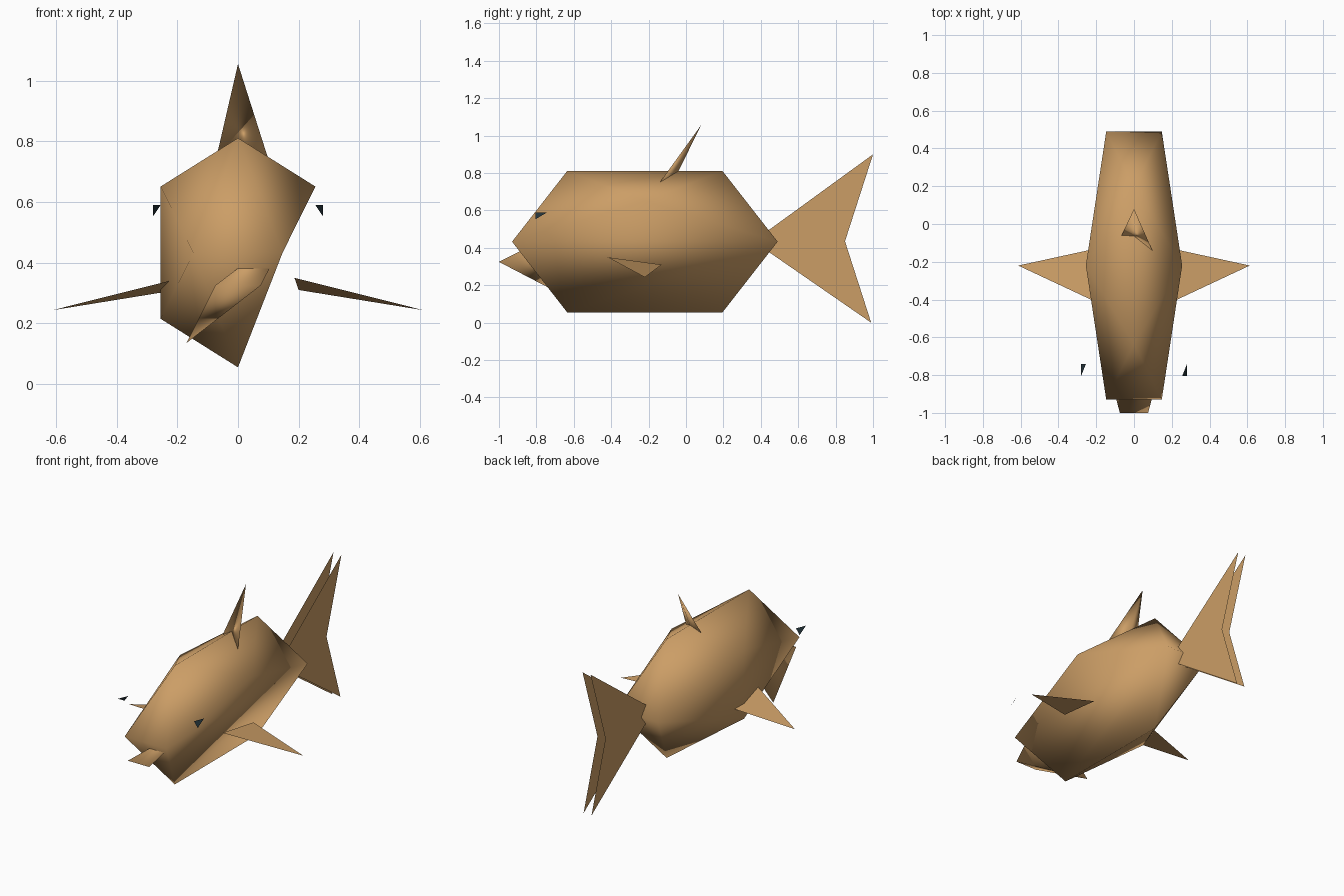
import bpy
import bmesh
from mathutils import Vector

default = bpy.data.objects.get("Cube")
if default:
    bpy.data.objects.remove(default, do_unlink=True)


def make_material(name, color):
    mat = bpy.data.materials.new(name)
    mat.use_nodes = True
    mat.diffuse_color = (*color, 1)
    mat.node_tree.nodes["Principled BSDF"].inputs["Base Color"].default_value = (*color, 1)
    return mat


tan = make_material("tan scales", (0.60, 0.34, 0.133))
dark = make_material("dark eye", (0.017, 0.032, 0.04))


def finish(name, bm, mat, smooth=True, closed=True):
    if closed:
        bmesh.ops.recalc_face_normals(bm, faces=bm.faces)
    for face in bm.faces:
        face.smooth = smooth
    mesh = bpy.data.meshes.new(name)
    bm.to_mesh(mesh)
    bm.free()
    mesh.materials.append(mat)
    obj = bpy.data.objects.new(name, mesh)
    bpy.context.collection.objects.link(obj)
    return obj


def solid(name, points, mat):
    """Convex solid around a few corner points."""
    bm = bmesh.new()
    for p in points:
        bm.verts.new(p)
    bmesh.ops.convex_hull(bm, input=bm.verts)
    return finish(name, bm, mat)


def sheet(name, points, faces, mat):
    """Thin open sheet."""
    bm = bmesh.new()
    verts = [bm.verts.new(p) for p in points]
    for face in faces:
        bm.faces.new([verts[i] for i in face])
    return finish(name, bm, mat, smooth=False, closed=False)


# Body: stretched twenty-sided solid with one lower flank corner cut away
centre = Vector((0, -0.22, 0.433))
bm = bmesh.new()
corner = {}
for a in (-1, 1):
    for b in (-1, 1):
        corner["spine", a, b] = bm.verts.new(centre + Vector((0, a * 0.415, b * 0.378)))
        corner["end", a, b] = bm.verts.new(centre + Vector((a * 0.147, b * 0.71, 0)))
        corner["flank", a, b] = bm.verts.new(centre + Vector((a * 0.255, 0, b * 0.218)))
bmesh.ops.convex_hull(bm, input=bm.verts)
bmesh.ops.delete(bm, geom=[corner["flank", 1, -1]], context='VERTS')
upper = corner["flank", 1, 1]
front, back = corner["end", 1, -1], corner["end", 1, 1]
keel_front, keel_back = corner["spine", -1, -1], corner["spine", 1, -1]
for tri in ((upper, front, back), (front, keel_front, back),
            (keel_front, keel_back, back)):
    bm.faces.new(tri)
finish("body", bm, tan)

# Mouth: twisted four-cornered wedge under the snout
solid("mouth", [(-0.075, -1, 0.325), (0.075, -1, 0.325),
                (-0.17, -0.635, 0.135), (0.17, -0.635, 0.51)], tan)

# Dorsal fin: swept spike sunk into the back
tip = Vector((0, 0.08, 1.055))
base = [Vector((-0.066, -0.06, 0.77)), Vector((0.095, -0.135, 0.757)),
        Vector((0, -0.045, 0.80))]
solid("dorsal_fin", [tip] + [tip + (p - tip) * 1.25 for p in base], tan)

# Side fins: flat mirrored triangles
for side, name in ((1, "left_fin"), (-1, "right_fin")):
    pts = [(side * 0.613, -0.22, 0.243), (side * 0.2, -0.13, 0.31),
           (side * 0.186, -0.42, 0.35)]
    sheet(name, pts, [(0, 1, 2) if side > 0 else (2, 1, 0)], tan)

# Tail: two parallel forked sheets
for side, name in ((1, "left_tail"), (-1, "right_tail")):
    x = side * 0.028
    pts = [(x, 0.36, 0.435), (x, 0.85, 0.435), (x, 1, 0.9), (x, 0.99, 0)]
    faces = [(0, 1, 2), (0, 3, 1)]
    if side < 0:
        faces = [f[::-1] for f in faces]
    sheet(name, pts, faces, tan)

# Eyes: small loose triangles beside the head
sheet("left_eye", [(0.255, -0.805, 0.59), (0.28, -0.805, 0.553), (0.28, -0.742, 0.59)],
      [(0, 1, 2)], dark)
sheet("right_eye", [(-0.255, -0.742, 0.59), (-0.28, -0.742, 0.553), (-0.28, -0.805, 0.59)],
      [(0, 1, 2)], dark)
